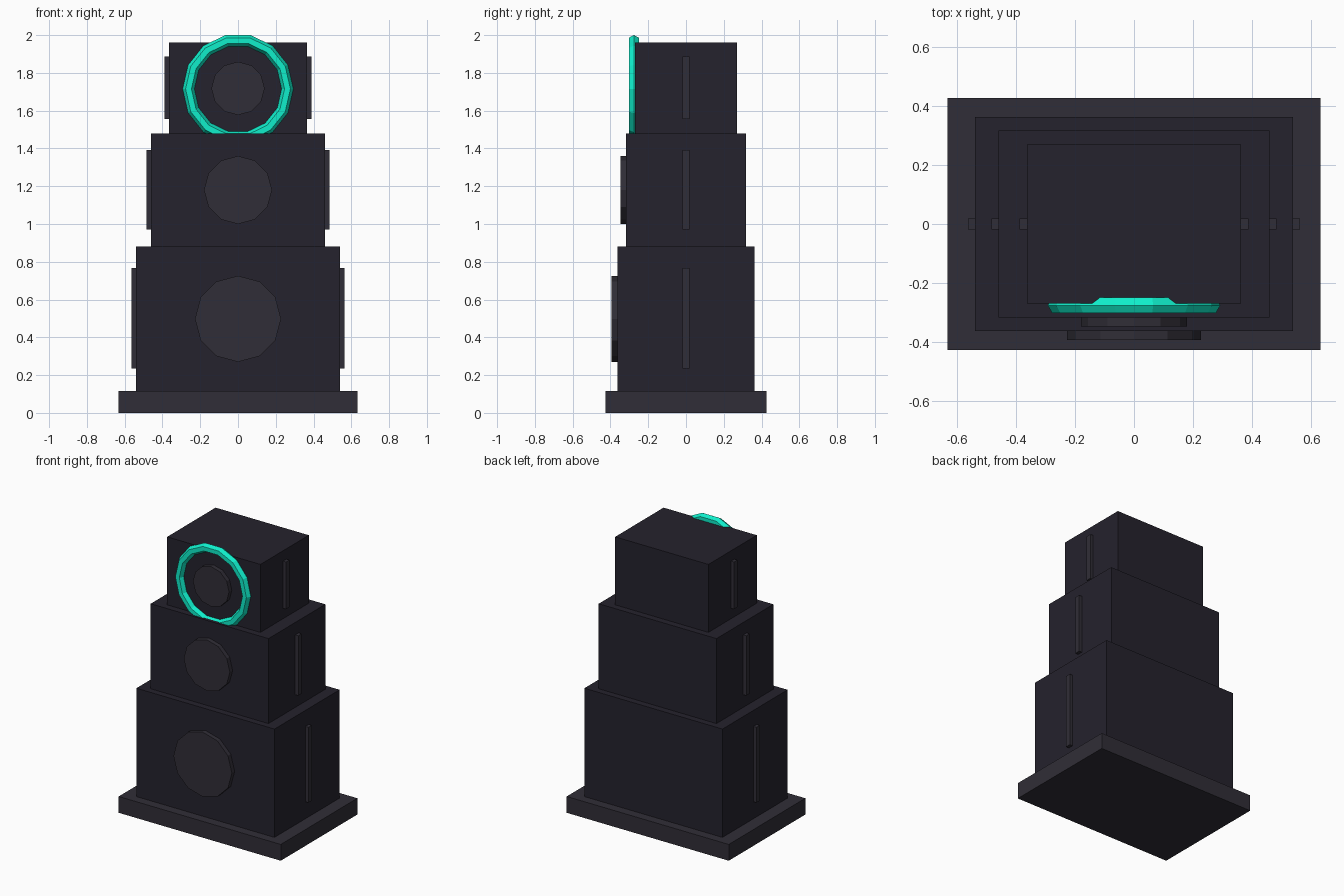
import bpy
from math import pi, cos, sin

if "Cube" in bpy.data.objects:
    bpy.data.objects.remove(bpy.data.objects["Cube"])


def material(name, rgb):
    m = bpy.data.materials.new(name)
    m.diffuse_color = (*rgb, 1.0)
    m.use_nodes = True
    m.node_tree.nodes["Principled BSDF"].inputs["Base Color"].default_value = m.diffuse_color
    return m


BODY = material("dark_body", (0.018, 0.016, 0.026))
TRIM = material("dark_trim", (0.030, 0.027, 0.038))
GLOW = material("teal_glow", (0.005, 0.86, 0.60))


def mesh_object(name, verts, faces, mat):
    me = bpy.data.meshes.new(name)
    me.from_pydata(verts, [], faces)
    me.materials.append(mat)
    ob = bpy.data.objects.new(name, me)
    bpy.context.collection.objects.link(ob)
    return ob


def box(name, x0, x1, y0, y1, z0, z1, mat):
    v = [(x, y, z) for z in (z0, z1)
         for x, y in ((x0, y0), (x1, y0), (x1, y1), (x0, y1))]
    f = [(3, 2, 1, 0), (4, 5, 6, 7)]
    f += [(i, (i + 1) % 4, (i + 1) % 4 + 4, i + 4) for i in range(4)]
    return mesh_object(name, v, f, mat)


def disc(name, r, y_front, y_back, z, mat, n=12):
    v = [(r * sin(2 * pi * i / n), y, z + r * cos(2 * pi * i / n))
         for y in (y_front, y_back) for i in range(n)]
    f = [tuple(range(n)), tuple(reversed(range(n, 2 * n)))]
    f += [(i, i + n, (i + 1) % n + n, (i + 1) % n) for i in range(n)]
    return mesh_object(name, v, f, mat)


# Plinth
box("plinth", -0.633, 0.633, -0.427, 0.427, 0, 0.115, TRIM)

# Stacked cabinets, each with a front cone and a strip on both sides
# (name, half x, half y, z0, z1, cone radius, cone z, strip z0, strip z1)
tiers = [
    ("lower", 0.539, 0.363, 0.115, 0.88, 0.228, 0.498, 0.235, 0.767),
    ("middle", 0.460, 0.317, 0.88, 1.48, 0.180, 1.18, 0.97, 1.392),
    ("upper", 0.364, 0.270, 1.48, 1.96, 0.141, 1.718, 1.555, 1.887),
]
for name, hx, hy, z0, z1, r, cz, s0, s1 in tiers:
    box(name + "_cabinet", -hx, hx, -hy, hy, z0, z1, BODY)
    disc(name + "_cone", r, -hy - 0.031, -hy + 0.01, cz, TRIM)
    for side, label in ((-1, "left"), (1, "right")):
        a, b = sorted((side * (hx - 0.01), side * (hx + 0.024)))
        box(f"{name}_{label}_strip", a, b, -0.019, 0.019, s0, s1, TRIM)

# Glowing ring around the upper cone
bpy.ops.mesh.primitive_torus_add(
    major_segments=14, minor_segments=6, major_radius=0.262,
    minor_radius=0.031, location=(0, -0.276, 1.715), rotation=(pi / 2, 0, 0))
ring = bpy.context.object
ring.name = "glow_ring"
ring.data.materials.append(GLOW)
for p in ring.data.polygons:
    p.use_smooth = False
